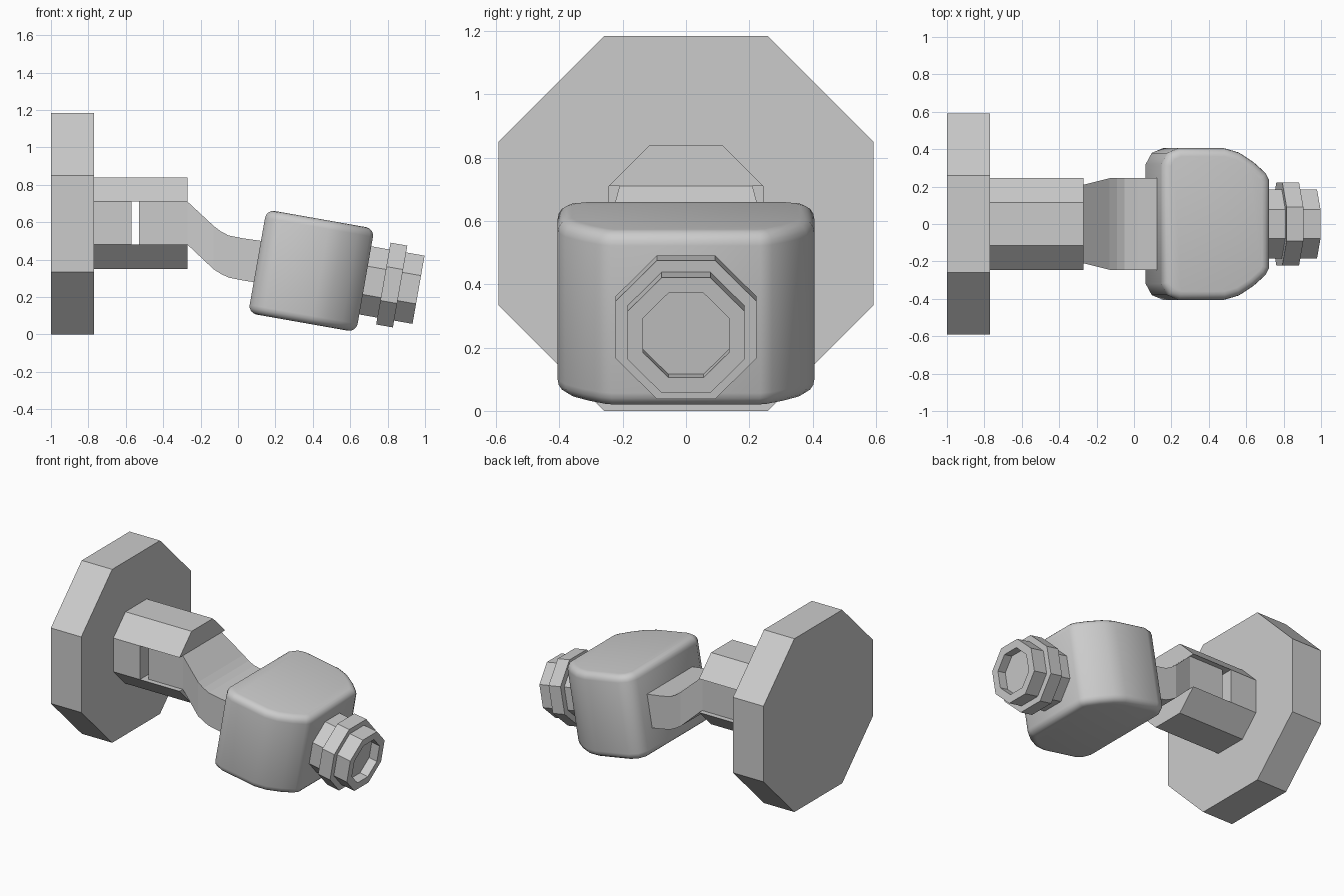
import bpy, bmesh
from math import radians, cos, sin, pi
from mathutils import Matrix, Vector

if "Cube" in bpy.data.objects:
    bpy.data.objects.remove(bpy.data.objects["Cube"])

TILT = radians(10)
HEAD = Matrix.Translation((0.392, 0, 0.340)) @ Matrix.Rotation(TILT, 4, 'Y')


def loft(name, rings, matrix=Matrix()):
    """Skin a list of equal-length point rings and cap both ends."""
    bm = bmesh.new()
    vs = [[bm.verts.new(p) for p in ring] for ring in rings]
    n = len(vs[0])
    for a, b in zip(vs, vs[1:]):
        for i in range(n):
            j = (i + 1) % n
            bm.faces.new((a[i], a[j], b[j], b[i]))
    bm.faces.new(vs[0][::-1])
    bm.faces.new(vs[-1])
    bmesh.ops.recalc_face_normals(bm, faces=bm.faces)
    mesh = bpy.data.meshes.new(name)
    bm.to_mesh(mesh)
    bm.free()
    ob = bpy.data.objects.new(name, mesh)
    bpy.context.collection.objects.link(ob)
    ob.matrix_world = matrix
    return ob


def prism(name, profile, x0, x1):
    """Extrude a (y, z) profile along x."""
    return loft(name, [[(x, y, z) for y, z in profile] for x in (x0, x1)])


def octagon(h, c, z):
    return [(h, z - c), (h, z + c), (c, z + h), (-c, z + h),
            (-h, z + c), (-h, z - c), (-c, z - h), (c, z - h)]


def ring(x, apothem):
    """Octagonal ring with flat top, around the head axis."""
    r = apothem / cos(pi / 8)
    return [(x, r * cos(pi / 8 + i * pi / 4), r * sin(pi / 8 + i * pi / 4))
            for i in range(8)]


# Wall plate
prism("wall_plate", octagon(0.592, 0.258, 0.592), -1.0, -0.77)

# Fork: two jaws and the block that joins them at the plate
fork = octagon(0.245, 0.115, 0.595)
prism("fork_upper_jaw", fork[1:5], -0.77, -0.27)
prism("fork_lower_jaw", fork[5:] + fork[:1], -0.77, -0.27)
prism("fork_block", [fork[i] for i in (0, 1, 4, 5)], -0.77, -0.57)

# Curved arm: x, half width, bottom z, top z
arm = [(-0.53, 0.21, 0.48, 0.71), (-0.27, 0.21, 0.48, 0.71),
       (-0.13, 0.245, 0.348, 0.58), (-0.09, 0.245, 0.323, 0.55),
       (-0.05, 0.245, 0.304, 0.529), (0.02, 0.245, 0.29, 0.515),
       (0.18, 0.245, 0.264, 0.492)]
loft("arm", [[(x, -w, a), (x, w, a), (x, w, b), (x, -w, b)] for x, w, a, b in arm])

# Camera body: rounded plan extruded upward, with bevelled rims
half = [(-0.293, 0.32), (-0.26, 0.38), (-0.20, 0.405), (0.05, 0.405),
        (0.13, 0.382), (0.21, 0.33), (0.275, 0.272), (0.293, 0.235)]
plan = half + [(x, -y) for x, y in reversed(half)]
body = loft("camera_body", [[(x, y, z) for x, y in plan] for z in (-0.281, 0.281)], HEAD)
bm = bmesh.new()
bm.from_mesh(body.data)
rims = [e for e in bm.edges if abs(e.verts[0].co.z - e.verts[1].co.z) < 1e-5]
bmesh.ops.bevel(bm, geom=rims, offset=0.045, segments=4, profile=0.5, affect='EDGES')
bm.to_mesh(body.data)
bm.free()
bpy.context.view_layer.objects.active = body
body.select_set(True)
bpy.ops.object.shade_smooth_by_angle(angle=radians(60))

# Stepped lens barrel with a recessed front
steps = [(0.27, 0.185), (0.391, 0.185), (0.391, 0.222), (0.482, 0.222),
         (0.482, 0.185), (0.582, 0.185), (0.582, 0.135), (0.522, 0.135)]
loft("lens_barrel", [ring(x, a) for x, a in steps], HEAD)
